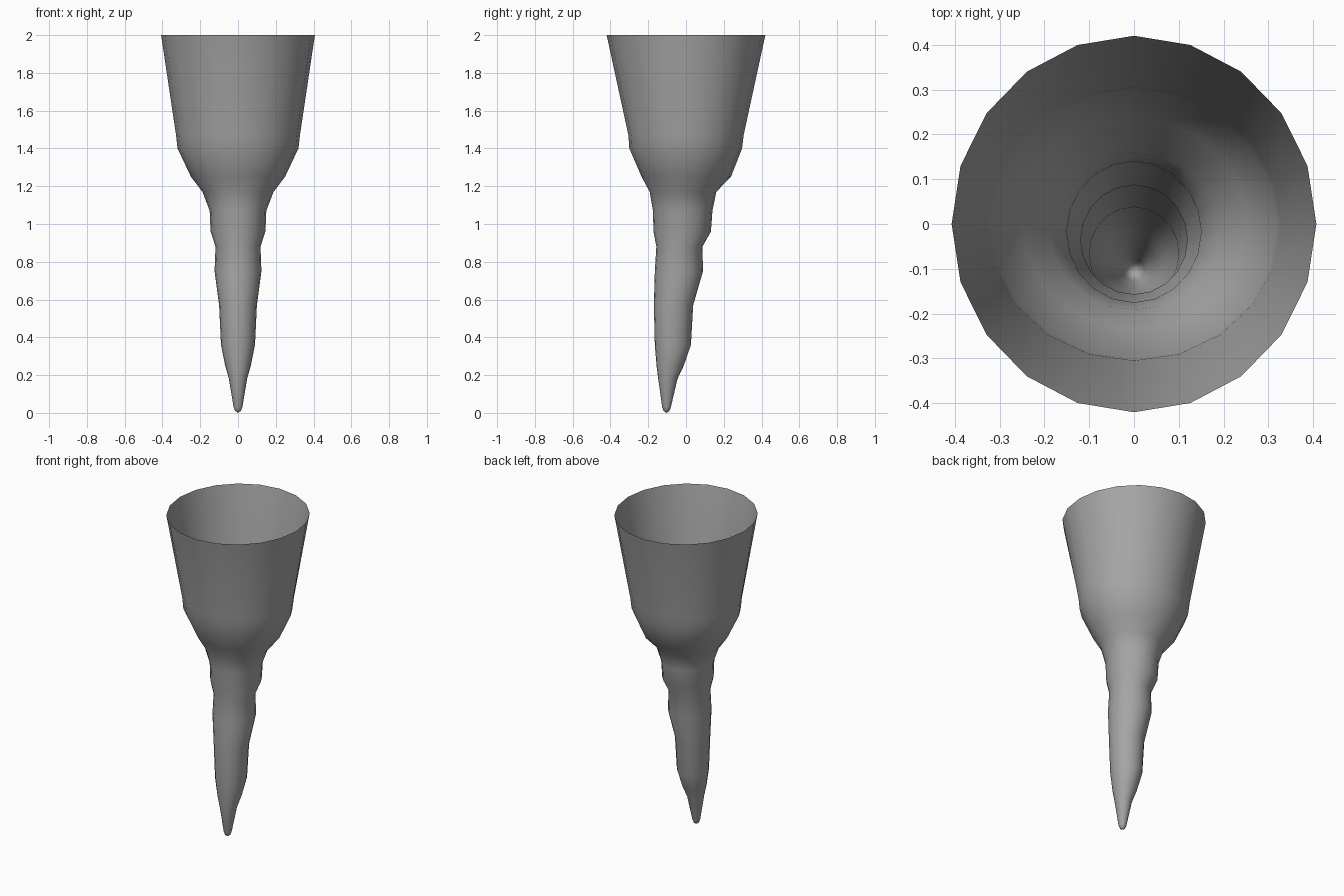
import bpy, bmesh, math

cube = bpy.data.objects.get("Cube")
if cube:
    bpy.data.objects.remove(cube)

SIDES = 20

# Cross-sections: height, half width, front edge y, back edge y
RINGS = [
    (2.00, .407, -.42, .42),
    (1.47, .328, -.305, .305),
    (1.40, .32, -.30, .297),
    (1.25, .249, -.235, .238),
    (1.17, .188, -.192, .16),
    (1.07, .15, -.175, .14),
    (.96, .145, -.172, .132),
    (.88, .119, -.157, .087),
    (.75, .124, -.165, .09),
    (.57, .10, -.17, .038),
    (.36, .09, -.165, .026),
    (.25, .068, -.156, -.012),
    (.18, .048, -.147, -.045),
    (.03, .023, -.126, -.08),
    (.01, .015, -.118, -.088),
]

# One plain grey material
grey = bpy.data.materials.new("Storm grey")
grey.use_nodes = True
colour = (.38, .38, .38, 1)
grey.diffuse_color = colour
grey.node_tree.nodes["Principled BSDF"].inputs["Base Color"].default_value = colour


def add_ring(bm, z, rx, front, back):
    """Elliptical ring of vertices, offset in y as the funnel bends."""
    mid, ry = (front + back) / 2, (back - front) / 2
    angles = [math.tau * i / SIDES for i in range(SIDES)]
    return [bm.verts.new((rx * math.cos(a), mid + ry * math.sin(a), z)) for a in angles]


# Open funnel shell, closed only at the tip
bm = bmesh.new()
rings = [add_ring(bm, *r) for r in RINGS]
for upper, lower in zip(rings, rings[1:]):
    for i in range(SIDES):
        j = (i + 1) % SIDES
        bm.faces.new((lower[i], lower[j], upper[j], upper[i]))
tip = bm.verts.new((0, -.103, 0))
for i in range(SIDES):
    bm.faces.new((tip, rings[-1][(i + 1) % SIDES], rings[-1][i]))

mesh = bpy.data.meshes.new("funnel")
bm.to_mesh(mesh)
bm.free()
mesh.materials.append(grey)
funnel = bpy.data.objects.new("funnel", mesh)
bpy.context.collection.objects.link(funnel)

# Smooth shading with sharp edges kept at the tip
bpy.ops.object.select_all(action='DESELECT')
funnel.select_set(True)
bpy.context.view_layer.objects.active = funnel
bpy.ops.object.shade_smooth_by_angle(angle=math.radians(40))
